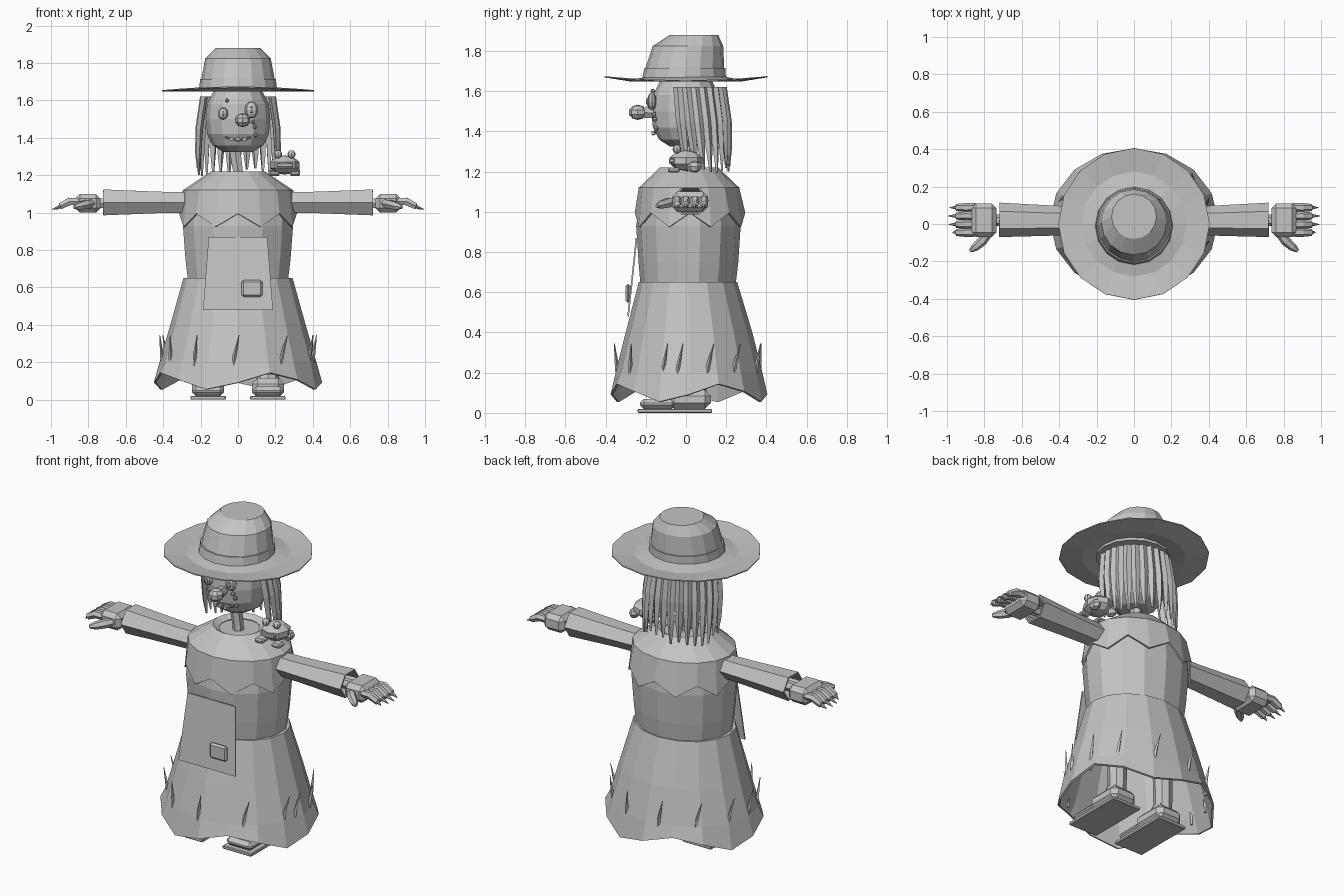
import bpy, bmesh, math, random
from math import sin, cos, pi, radians
from mathutils import Vector, Matrix

random.seed(4)
if "Cube" in bpy.data.objects:
    bpy.data.objects.remove(bpy.data.objects["Cube"], do_unlink=True)

grey = bpy.data.materials.new("plain_grey")
grey.use_nodes = True
colour = (0.55, 0.55, 0.55, 1)
grey.diffuse_color = colour
grey.node_tree.nodes["Principled BSDF"].inputs["Base Color"].default_value = colour


def finish(name, bm):
    bmesh.ops.recalc_face_normals(bm, faces=bm.faces)
    mesh = bpy.data.meshes.new(name)
    bm.to_mesh(mesh)
    bm.free()
    mesh.materials.append(grey)
    obj = bpy.data.objects.new(name, mesh)
    bpy.context.collection.objects.link(obj)
    return obj


def loft(name, rings, caps=True):
    """Skin a list of equally long point rings."""
    bm = bmesh.new()
    rows = [[bm.verts.new(p) for p in ring] for ring in rings]
    n = len(rows[0])
    for a, b in zip(rows, rows[1:]):
        for i in range(n):
            bm.faces.new((a[i], a[(i + 1) % n], b[(i + 1) % n], b[i]))
    if caps:
        bm.faces.new(rows[0])
        bm.faces.new(rows[-1])
    return finish(name, bm)


def lathe(name, profile, n, caps=True, hem=None):
    """Profile rows are (z, x radius, y radius, y centre); hem moves the last row."""
    rings = []
    for k, (z, rx, ry, cy) in enumerate(profile):
        ring = []
        for i in range(n):
            a = 2 * pi * i / n - pi / 2
            dz = hem(a, i) if hem and k == len(profile) - 1 else 0
            ring.append((rx * cos(a), cy + ry * sin(a), z + dz))
        rings.append(ring)
    return loft(name, rings, caps)


def tube(name, points, radii, n=4, caps=True):
    """Tapered tube; a radius may be a (width, height) pair."""
    points = [Vector(p) for p in points]
    d = (points[-1] - points[0]).normalized()
    ref = Vector((1, 0, 0)) if abs(d.z) > 0.8 else Vector((0, 0, 1))
    v = d.cross(ref).normalized()
    u = v.cross(d)
    rings = []
    for p, r in zip(points, radii):
        w, h = r if isinstance(r, tuple) else (r, r)
        rings.append([p + v * w * cos(2 * pi * i / n) + u * h * sin(2 * pi * i / n)
                      for i in range(n)])
    return loft(name, rings, caps)


def ball(name, loc, size, u=8, v=6):
    bm = bmesh.new()
    bmesh.ops.create_uvsphere(bm, u_segments=u, v_segments=v, radius=1)
    bm.transform(Matrix.Translation(loc) @ Matrix.Diagonal((*size, 1)))
    return finish(name, bm)


def box(name, lo, hi, bevel=0):
    bm = bmesh.new()
    bmesh.ops.create_cube(bm, size=1)
    lo, hi = Vector(lo), Vector(hi)
    bm.transform(Matrix.Translation((lo + hi) / 2) @ Matrix.Diagonal((*(hi - lo), 1)))
    if bevel:
        bmesh.ops.bevel(bm, geom=bm.edges[:], offset=bevel, segments=1, affect='EDGES')
    return finish(name, bm)


def thicken(obj, t):
    mod = obj.modifiers.new("thickness", 'SOLIDIFY')
    mod.thickness = t
    mod.offset = -1


# Hat: crown leaning back, band, saddle-shaped brim
lathe("hat_crown", [(1.65, .2, .2, -.01), (1.72, .195, .195, -.005),
                    (1.825, .175, .175, .01), (1.88, .12, .12, .04)], 16)
lathe("hat_band", [(1.665, .208, .208, -.01), (1.715, .202, .202, -.005)], 16)
brim = lathe("hat_brim", [(1.675, .18, .18, 0), (1.655, .28, .28, 0), (1.665, .405, .405, 0)],
             16, False, lambda a, i: -.01 * cos(2 * a))
thicken(brim, .006)

# Head, neck post
lathe("head", [(1.325, .08, .08, 0), (1.36, .135, .135, 0), (1.42, .165, .165, 0),
               (1.5, .173, .173, 0), (1.58, .165, .165, 0), (1.66, .125, .125, 0)], 12)
tube("neck_post", [(.01, 0, 1.1), (0, 0, 1.22), (-.02, 0, 1.36)], [.035, .03, .035], 6)

# Face: button eyes, bulbous nose, stitches, toothy smile
ball("right_eye", (-.08, -.165, 1.53), (.028, .02, .032))
ball("left_eye", (.072, -.17, 1.55), (.036, .022, .045))
ball("right_pupil", (-.08, -.183, 1.53), (.012, .01, .014), 6, 4)
ball("left_pupil", (.072, -.19, 1.55), (.014, .01, .018), 6, 4)
tube("nose_stem", [(.015, -.15, 1.49), (.025, -.23, 1.495)], [.028, .03], 6)
ball("nose_tip", (.025, -.24, 1.495), (.042, .045, .038), 8, 5)
for x, y, z in [(-.06, -.165, 1.6), (.09, -.155, 1.46), (.095, -.15, 1.415), (.08, -.16, 1.485)]:
    ball("face_stud", (x, y, z), (.012, .012, .012), 6, 4)
smile = [(x / 100, -.163 + abs(x) * .002, 1.385 + abs(x) * .0025) for x in (-7, -4, 0, 4, 7)]
tube("smile", smile, [.006] * len(smile), 5)
for x in (-.035, 0, .035):
    box("tooth", (x - .01, -.172, 1.385), (x + .01, -.15, 1.403))

# Hair: flat tapered strands around the sides and back
strands = 17
for i in range(strands):
    a = radians(-12 + 204 * i / (strands - 1))
    out = Vector((cos(a), sin(a), 0))
    low = 1.19 + random.random() * .05
    back = Vector((0, .05 * (1 - max(0, sin(a))), 0))
    side = Vector((-sin(a), cos(a), 0))
    rings = []
    for z, r, w, t, k in [(1.62, .185, .026, .018, 0), (1.45, .21, .024, .018, .35),
                          (1.32, .215, .019, .014, .7), (low, .215, .006, .005, 1)]:
        c = out * r + back * k + Vector((0, 0, z))
        rings.append([c + side * w, c + out * t, c - side * w, c - out * t])
    loft("hair_strand", rings)

# Cape with zigzag hem and a collar ring
cape = lathe("shoulder_cape", [(1.2, .11, .11, .015), (1.22, .145, .145, .015),
                               (1.12, .295, .25, .015), (.96, .315, .275, .02)],
             16, False, lambda a, i: -.035 if i % 2 else .035)
thicken(cape, .01)
lathe("inner_collar", [(1.195, .12, .12, .015), (1.1, .25, .22, .015)], 16)

# Torso and skirt
lathe("torso", [(1.08, .29, .24, .015), (.93, .302, .26, .012), (.75, .288, .248, .012),
                (.62, .272, .235, .01)], 14)
skirt = lathe("skirt", [(.645, .15, .13, .01), (.65, .292, .245, .01), (.4, .362, .315, .015),
                        (.2, .42, .365, .015), (.1, .45, .39, .015)],
              16, False, lambda a, i: -.045 * cos(4 * (a - radians(250))))
thicken(skirt, .012)

# Straw blades poking out of the skirt
for deg in (-154, -126, -94, -56, -22, -10, 14, 38, 68, 100, 130, 158, 182):
    a = radians(deg)
    p = Vector((.42 * cos(a), .015 + .37 * sin(a), 0))
    lean = Vector((-sin(a), cos(a), 0)) * .035
    tube("straw_blade", [p * .96 + Vector((0, 0, .14)), p * .97 + lean * .3 + Vector((0, 0, .24)),
                         p + lean + Vector((0, 0, .345))], [.007, .01, .002])

# Apron and pocket
loft("apron", [[(x, y + t, z) for x, t in ((-w, 0), (w, 0), (w, .008), (-w, .008))]
               for w, y, z in ((.157, -.25, .87), (.187, -.292, .48))])
box("apron_pocket", (.02, -.3, .55), (.13, -.275, .64), .01)

for s, side in ((1, "left"), (-1, "right")):
    # Six-sided sleeve, open at the wrist
    sleeve = tube(side + "_sleeve", [(s * .22, .018, 1.055), (s * .42, .018, 1.055),
                                     (s * .72, .022, 1.055)],
                  [(.072, .062), (.08, .066), (.092, .08)], 6, False)
    thicken(sleeve, .01)
    tube(side + "_wrist", [(s * .5, .02, 1.05), (s * .76, .02, 1.05)], [.03, .03], 6)
    # Glove: palm, pointed fingers and thumb
    box(side + "_palm", (s * .735 if s > 0 else -.87, -.07, 1.0),
        (.87 if s > 0 else -.735, .11, 1.1), .025)
    for y, tip in ((.088, .985), (.043, .995), (-.002, .99), (-.045, .97)):
        tube(side + "_finger", [(s * .85, y, 1.06), (s * .9, y, 1.06), (s * .95, y, 1.035),
                                (s * .955, y, 1.032), (s * tip, y, 1.017)],
             [.023, .024, .019, .01, .002], 6)
    tube(side + "_thumb", [(s * .78, -.05, 1.05), (s * .81, -.09, 1.045), (s * .85, -.125, 1.035),
                           (s * .875, -.145, 1.03)], [.024, .026, .022, .01], 6)
    # Leg, ankle and stepped shoe
    x = s * .16
    tube(side + "_leg", [(x, .05, .1), (x, .05, .62)], [.05, .06], 8)
    tube(side + "_ankle", [(x, .04, .1), (x, .04, .135)], [.065, .055], 8)
    box(side + "_sole", (x - .095, -.24, 0), (x + .095, .13, .02), .004)
    box(side + "_toe", (x - .085, -.23, .02), (x + .085, -.05, .07), .02)
    box(side + "_heel", (x - .085, -.09, .02), (x + .085, .125, .115), .03)

    # Paired parts of the shoulder frog
    ball(side + "_frog_eye", (.25 + s * .036, -.045, 1.312), (.022, .022, .022), 8, 6)
    box(side + "_frog_foot", (.25 + s * .055 - .027, -.09, 1.195),
        (.25 + s * .055 + .027, -.03, 1.22), .008)
    ball(side + "_frog_haunch", (.25 + s * .058, .04, 1.225), (.028, .04, .03), 6, 4)

# Shoulder frog body and mouth
ball("frog_body", (.25, 0, 1.255), (.082, .085, .052), 8, 5)
box("frog_mouth", (.205, -.084, 1.243), (.295, -.04, 1.265), .004)
